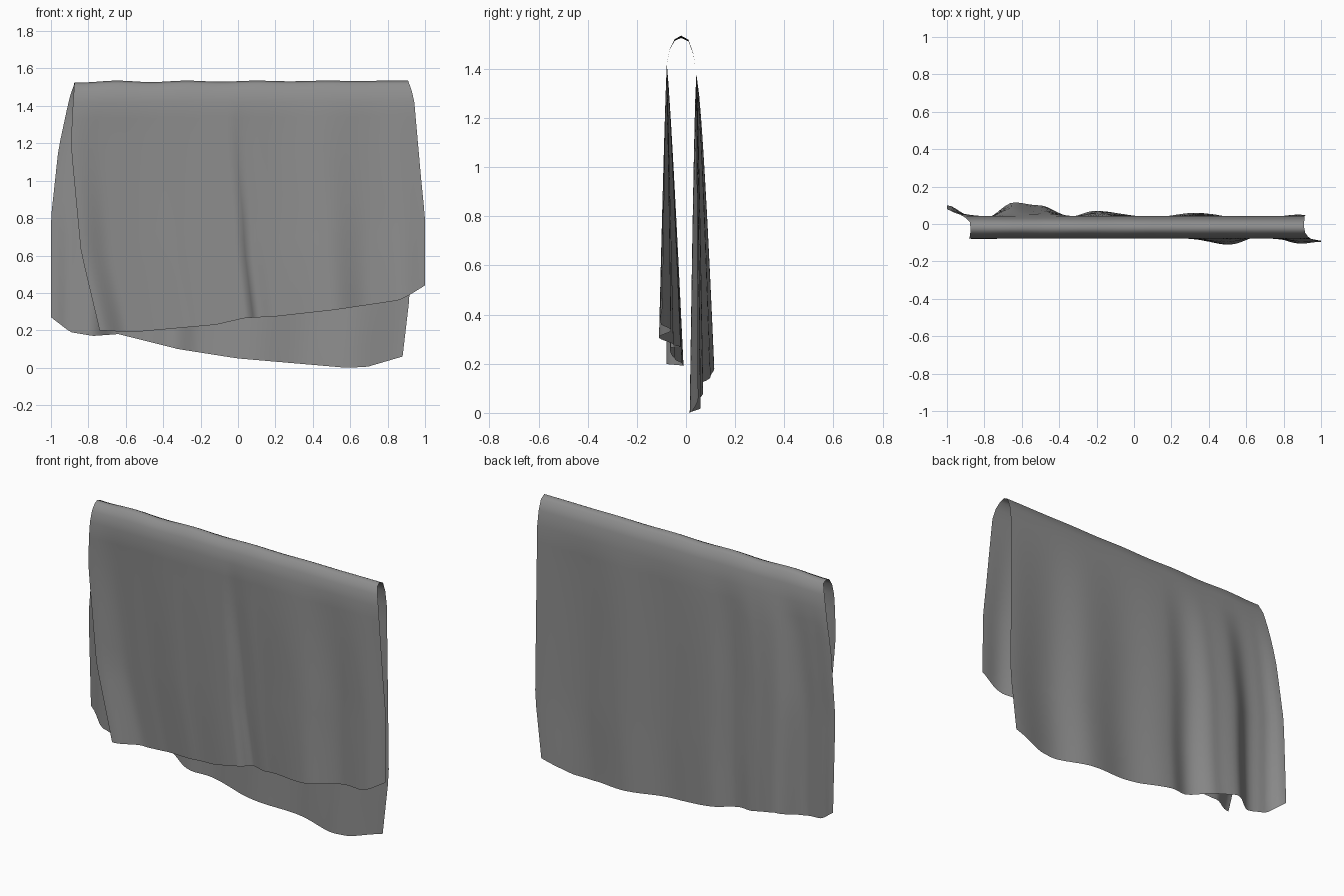
import bpy
import bmesh
import math

default_cube = bpy.data.objects.get("Cube")
if default_cube:
    bpy.data.objects.remove(default_cube, do_unlink=True)

COLUMNS = 84
HANG_ROWS = 14


def sample(points, value, ease=False):
    """Interpolate along a short list of (position, value) pairs."""
    if value <= points[0][0]:
        return points[0][1]
    for (start, first), (end, second) in zip(points, points[1:]):
        if value <= end:
            blend = (value - start) / (end - start)
            if ease:
                blend = (1 - math.cos(math.pi * blend)) / 2
            return first + (second - first) * blend
    return points[-1][1]


# Side outlines of each hanging half, as (height, x)
front_outline = {
    "start": [(.2, -.74), (.62, -.84), (1.15, -.89), (1.3, -.89), (1.52, -.875)],
    "end": [(.44, 1), (.8, 1), (1, .98), (1.45, .94), (1.53, .91)],
}
back_outline = {
    "start": [(.27, -1), (.8, -1), (1.17, -.96), (1.45, -.9), (1.52, -.875)],
    "end": [(.06, .88), (.4, .92), (1.53, .91)],
}

# Lower hems, as (fraction across the cloth, height)
front_hem = [(0, .2), (.1, .19), (.36, .23), (.45, .265), (.55, .275),
             (.73, .31), (.92, .36), (.95, .385), (1, .44)]
back_hem = [(0, .27), (.055, .19), (.12, .17), (.19, .18), (.36, .1),
            (.53, .05), (.84, 0), (.9, .005), (1, .06)]

# Folds at the hems, as (fraction across the cloth, depth)
front_folds = [(0, -.08), (.09, -.01), (.16, -.015), (.29, -.045), (.43, -.065),
               (.46, -.065), (.49, -.02), (.55, -.05), (.72, -.11), (.83, -.06),
               (.94, -.105), (1, -.095)]
back_folds = [(0, .1), (.06, .05), (.11, .035), (.19, .115), (.26, .1), (.35, .04),
              (.42, .07), (.58, .035), (.71, .06), (.85, .015), (1, .05)]

# Bend over the top, as (depth, height), from the front to the back
bend = [(-.078, 1.42), (-.066, 1.48), (-.046, 1.517), (-.02, 1.53),
        (.01, 1.515), (.03, 1.46), (.042, 1.38)]
crest = 3


def place(across, depth, height, outline):
    left = sample(outline["start"], height)
    right = sample(outline["end"], height)
    return (left + (right - left) * across, depth, height)


def hang(across, top, hem, folds, outline, power):
    """Points from just under the bend down to the hem."""
    low = sample(hem, across)
    fold = sample(folds, across, ease=True)
    points = []
    for row in range(1, HANG_ROWS + 1):
        drop = row / HANG_ROWS
        depth = top[0] + (fold - top[0]) * drop ** power
        points.append(place(across, depth, top[1] + (low - top[1]) * drop, outline))
    return points


def column(across):
    """One strip of the cloth, from the front hem over to the back hem."""
    front = hang(across, bend[0], front_hem, front_folds, front_outline, .85)
    back = hang(across, bend[-1], back_hem, back_folds, back_outline, .7)
    ripple = .005 * math.sin(across * 30 + 4) * (1 - across) + .005 * across
    over = []
    for index, (depth, height) in enumerate(bend):
        outline = front_outline if index <= crest else back_outline
        x, y, z = place(across, depth, height, outline)
        fade = 1 - abs(index - crest) / crest
        over.append((x, y, z + ripple * fade))
    return front[::-1] + over + back


# Cloth sheet
bm = bmesh.new()
strips = [[bm.verts.new(p) for p in column(i / COLUMNS)] for i in range(COLUMNS + 1)]
for left, right in zip(strips, strips[1:]):
    for k in range(len(left) - 1):
        bm.faces.new((left[k], right[k], right[k + 1], left[k + 1]))
for face in bm.faces:
    face.smooth = True

mesh = bpy.data.meshes.new("draped_towel")
bm.to_mesh(mesh)
bm.free()
towel = bpy.data.objects.new("draped_towel", mesh)
bpy.context.collection.objects.link(towel)

# Grey cloth colour
cloth = bpy.data.materials.new("grey_cloth")
cloth.use_nodes = True
grey = (.27, .27, .27, 1)
cloth.diffuse_color = grey
cloth.node_tree.nodes["Principled BSDF"].inputs["Base Color"].default_value = grey
mesh.materials.append(cloth)
